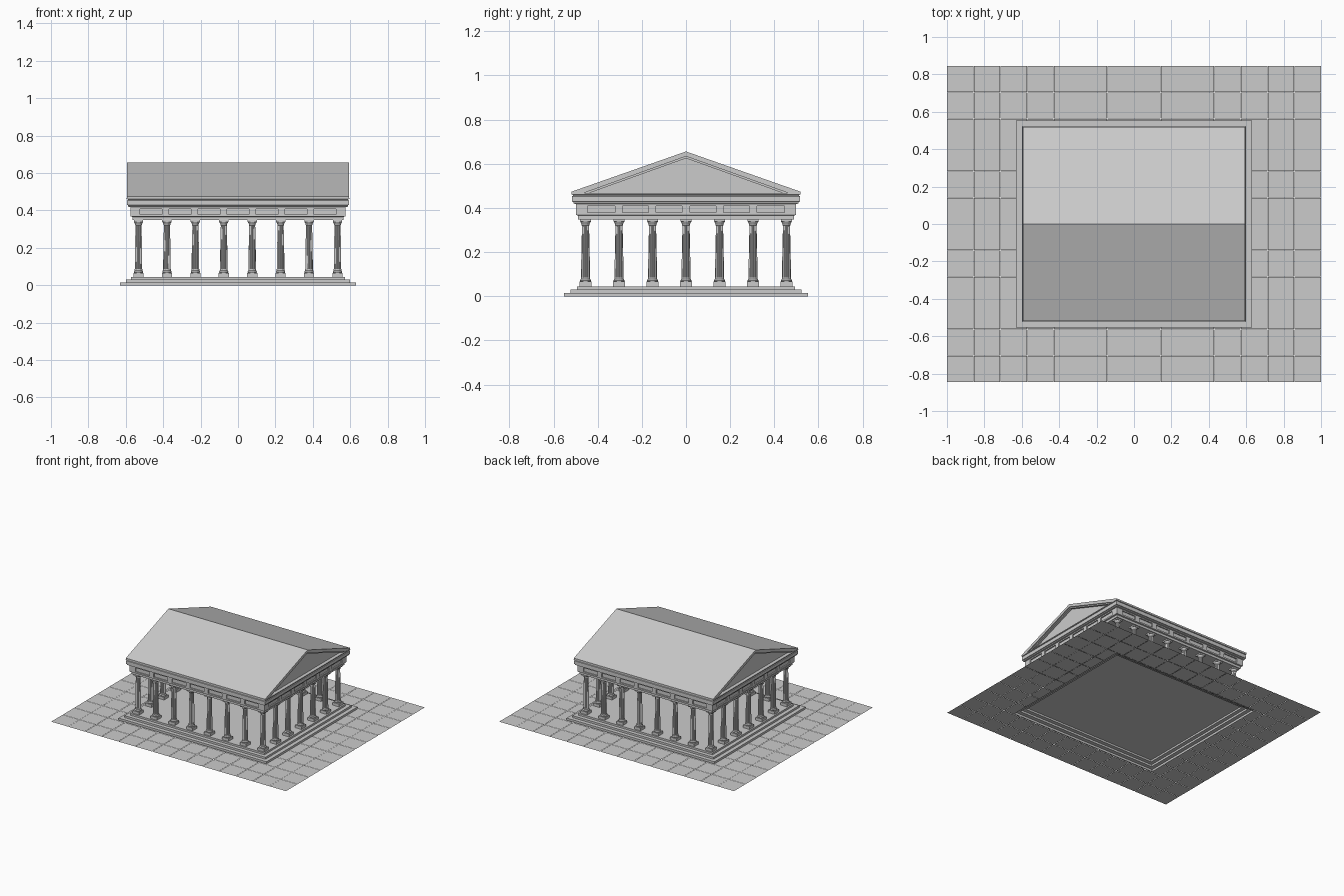
import bpy, bmesh
from math import cos, sin, pi
from mathutils import Vector

if "Cube" in bpy.data.objects:
    bpy.data.objects.remove(bpy.data.objects["Cube"])

DX = 0.077  # the temple is this much longer (half size) in x than in y


def finish(name, bm, normals=True):
    if normals:
        bmesh.ops.recalc_face_normals(bm, faces=bm.faces[:])
    mesh = bpy.data.meshes.new(name)
    bm.to_mesh(mesh)
    bm.free()
    ob = bpy.data.objects.new(name, mesh)
    bpy.context.collection.objects.link(ob)
    return ob


def loft(bm, rings, cap_bottom=True, cap_top=True):
    vs = [[bm.verts.new(p) for p in r] for r in rings]
    n = len(vs[0])
    for a, b in zip(vs, vs[1:]):
        for i in range(n):
            j = (i + 1) % n
            bm.faces.new((a[i], a[j], b[j], b[i]))
    if cap_bottom:
        bm.faces.new(vs[0][::-1])
    if cap_top:
        bm.faces.new(vs[-1])


def rect(hx, hy, z, cx=0, cy=0):
    return [(cx + sx * hx, cy + sy * hy, z) for sx, sy in ((-1, -1), (1, -1), (1, 1), (-1, 1))]


def block(bm, cx, cy, hx, hy, z0, z1):
    loft(bm, [rect(hx, hy, z0, cx, cy), rect(hx, hy, z1, cx, cy)])


def stepped(name, profile, **caps):
    bm = bmesh.new()
    loft(bm, [rect(h + DX, h, z) for h, z in profile], **caps)
    return finish(name, bm)


# paving: 14 x 12 tiles with hairline joints, open beneath the steps
bm = bmesh.new()
tx, ty = 2 / 14, 1.69 / 12
for i in range(14):
    for j in range(12):
        r = rect(tx / 2 - (0.001 if 0 < i < 13 else 0), ty / 2 - 0.001, 0,
                 -1 + tx * (i + 0.5), -0.845 + ty * (j + 0.5))
        bm.faces.new([bm.verts.new(p) for p in r])
for s in (-1, 1):
    for co, no in (((s * 0.63, 0, 0), (1, 0, 0)), ((0, s * 0.553, 0), (0, 1, 0))):
        bmesh.ops.bisect_plane(bm, geom=bm.verts[:] + bm.edges[:] + bm.faces[:],
                               plane_co=co, plane_no=no)
inside = [f for f in bm.faces if abs(f.calc_center_median().x) < 0.63
          and abs(f.calc_center_median().y) < 0.553]
bmesh.ops.delete(bm, geom=inside, context='FACES')
finish("paving", bm, normals=False)

# three steps and floor
stepped("steps", [(0.553, 0), (0.553, 0.016), (0.523, 0.016), (0.523, 0.031),
                  (0.494, 0.031), (0.494, 0.045)], cap_bottom=False)


# fluted column, shared mesh
def circle(r, z, n=16, flute=1.0):
    return [(r * (flute if i % 2 else 1) * cos(2 * pi * i / n),
             r * (flute if i % 2 else 1) * sin(2 * pi * i / n), z) for i in range(n)]


bm = bmesh.new()
block(bm, 0, 0, 0.027, 0.027, 0.045, 0.066)
loft(bm, [circle(r, z) for r, z in ((0.023, 0.066), (0.025, 0.071), (0.023, 0.077),
                                    (0.021, 0.079), (0.021, 0.086))])
loft(bm, [circle(r, z, 24, 0.86) for r, z in ((0.020, 0.086), (0.0195, 0.16),
                                              (0.018, 0.24), (0.016, 0.32))])
loft(bm, [circle(r, z) for r, z in ((0.016, 0.32), (0.018, 0.322), (0.018, 0.328),
                                    (0.024, 0.338))])
block(bm, 0, 0, 0.025, 0.025, 0.338, 0.349)
column = finish("column", bm)
spots = [(-0.532 + 0.152 * i, s * 0.455) for i in range(8) for s in (-1, 1)]
spots += [(s * 0.532, -0.455 + 0.1517 * j) for j in range(1, 6) for s in (-1, 1)]
for k, (x, y) in enumerate(spots):
    ob = column if k == 0 else column.copy()
    if k:
        bpy.context.collection.objects.link(ob)
    ob.location = (x, y, 0)

# entablature: beam, recessed frieze, stepped cornice
stepped("entablature", [(0.488, 0.348), (0.488, 0.366), (0.499, 0.368), (0.499, 0.379),
                        (0.490, 0.379), (0.490, 0.409), (0.499, 0.409), (0.499, 0.418),
                        (0.510, 0.420), (0.510, 0.427), (0.516, 0.429), (0.516, 0.453),
                        (0.512, 0.455), (0.512, 0.459), (0.518, 0.461), (0.518, 0.467)],
        cap_top=True)

# frieze blocks between the recessed panels
bm = bmesh.new()
for s in (-1, 1):
    for k in range(6):
        block(bm, (k - 2.5) * 0.155, s * 0.494, 0.018, 0.005, 0.379, 0.409)
    for k in range(5):
        block(bm, s * (0.494 + DX), (k - 2) * 0.152, 0.005, 0.017, 0.379, 0.409)
    for t in (-1, 1):
        block(bm, s * 0.550, t * 0.472, 0.026, 0.027, 0.379, 0.409)
finish("frieze_blocks", bm)

# roof: two slopes with a raking edge, overhanging the gables
bm = bmesh.new()
profile = [(-0.518, 0.467), (-0.518, 0.474), (0, 0.656), (0.518, 0.474),
           (0.518, 0.467), (0.465, 0.467), (0, 0.634), (-0.465, 0.467)]
a, b = ([bm.verts.new((x, y, z)) for y, z in profile] for x in (-0.593, 0.593))
for i in range(8):
    j = (i + 1) % 8
    bm.faces.new((a[i], a[j], b[j], b[i]))
for v in (a, b):
    for q in ((0, 1, 2, 6, 7), (2, 3, 4, 5, 6)):
        bm.faces.new([v[i] for i in q])
finish("roof", bm)

# raking moulding just inside the roof edge, and the recessed gable walls
bm = bmesh.new()
for s in (-1, 1):
    outer = [Vector((s * 0.585, y, z)) for y, z in ((-0.465, 0.467), (0, 0.634), (0.465, 0.467))]
    inner = [Vector((s * 0.585, y, z)) for y, z in ((-0.44, 0.467), (0, 0.625), (0.44, 0.467))]
    back = [Vector((s * 0.568, p.y, p.z)) for p in inner]
    rows = [[bm.verts.new(p) for p in r] for r in (outer, inner, back)]
    for r, q in zip(rows, rows[1:]):
        for i in range(2):
            bm.faces.new((r[i], r[i + 1], q[i + 1], q[i]))
    bm.faces.new(rows[2])
finish("gable_walls", bm)
